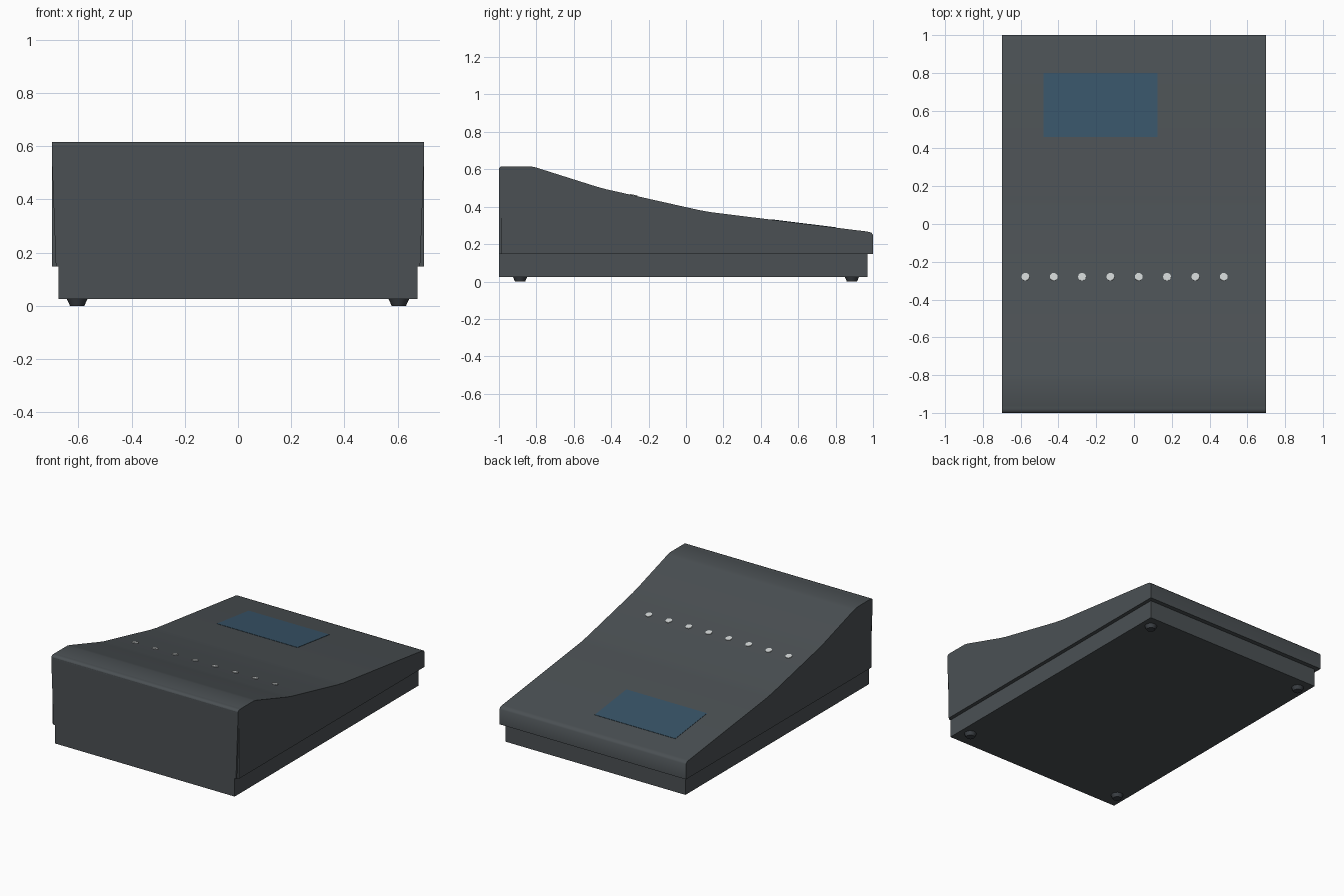
import bpy, bmesh, math
from mathutils import Matrix, Vector

if "Cube" in bpy.data.objects:
    bpy.data.objects.remove(bpy.data.objects["Cube"])


def material(name, rgb):
    m = bpy.data.materials.new(name)
    m.diffuse_color = (*rgb, 1)
    m.use_nodes = True
    m.node_tree.nodes["Principled BSDF"].inputs["Base Color"].default_value = m.diffuse_color
    return m


GREY = material("slate grey", (0.070, 0.081, 0.088))
DARK = material("dark rubber", (0.045, 0.052, 0.060))
BLUE = material("screen blue", (0.040, 0.090, 0.140))
WHITE = material("light grey", (0.62, 0.65, 0.65))


def finish(name, bm, mat, smooth=False):
    bmesh.ops.recalc_face_normals(bm, faces=bm.faces)
    me = bpy.data.meshes.new(name)
    bm.to_mesh(me)
    bm.free()
    me.materials.append(mat)
    ob = bpy.data.objects.new(name, me)
    bpy.context.collection.objects.link(ob)
    if smooth:
        bpy.ops.object.select_all(action='DESELECT')
        ob.select_set(True)
        bpy.context.view_layer.objects.active = ob
        bpy.ops.object.shade_smooth_by_angle(angle=math.radians(40))
    return ob


def prism(name, points, offset, mat, smooth=False):
    """Extrude a closed 3D outline by an offset vector."""
    bm = bmesh.new()
    face = bm.faces.new([bm.verts.new(p) for p in points])
    ext = bmesh.ops.extrude_face_region(bm, geom=[face])
    bmesh.ops.translate(bm, vec=offset,
                        verts=[v for v in ext["geom"] if isinstance(v, bmesh.types.BMVert)])
    return finish(name, bm, mat, smooth)


# Sloping top line of the case, front to back
TOP = [(-0.988, 0.602), (-0.98, 0.612), (-0.965, 0.616), (-0.83, 0.616), (-0.80, 0.609),
       (-0.49, 0.511), (-0.43, 0.494), (0.06, 0.384), (0.13, 0.371),
       (0.97, 0.267), (0.99, 0.262), (1.0, 0.25)]


def top_z(y):
    for (y0, z0), (y1, z1) in zip(TOP, TOP[1:]):
        if y0 <= y <= y1:
            return z0 + (z1 - z0) * (y - y0) / (y1 - y0)


# Upper shell
outline = TOP + [(1.0, 0.148), (-0.988, 0.148)]
prism("upper_shell", [(-0.7, y, z) for y, z in outline], (1.4, 0, 0), GREY, True)

# Front panel, flaring slightly to the full width at the top
half = [(0.675, 0.025), (0.675, 0.148), (0.685, 0.148), (0.7, 0.56), (0.7, 0.604)]
ring = half + [(-x, z) for x, z in reversed(half)]
prism("front_panel", [(x, -1.0, z) for x, z in ring], (0, 0.014, 0), GREY)

# Rounded lip joining the front panel to the top
lip = [(-1.0, 0.59), (-1.0, 0.604), (-0.993, 0.613), (-0.98, 0.616), (-0.96, 0.616), (-0.96, 0.59)]
prism("front_lip", [(-0.7, y, z) for y, z in lip], (1.4, 0, 0), GREY, True)

# Lower base
base = [(-0.675, -0.99, 0.025), (0.675, -0.99, 0.025), (0.675, 0.97, 0.025), (-0.675, 0.97, 0.025)]
prism("lower_base", base, (0, 0, 0.14), GREY)

# Screen plate lying on the slope
screen = [(x, y, top_z(y) - 0.002) for x, y in
          [(-0.48, 0.46), (0.125, 0.46), (0.125, 0.80), (-0.48, 0.80)]]
prism("screen", screen, (0, 0, 0.004), BLUE)

# Row of indicator lights, tilted to the slope
slope = math.atan2(top_z(-0.25) - top_z(-0.31), 0.06)
for i in range(8):
    bm = bmesh.new()
    bmesh.ops.create_cone(bm, cap_ends=True, segments=12, radius1=0.021, radius2=0.021, depth=0.008,
                          matrix=Matrix.Translation((-0.575 + 0.15 * i, -0.28, top_z(-0.28)))
                          @ Matrix.Rotation(slope, 4, 'X'))
    finish(f"indicator_light_{i + 1}", bm, WHITE)

# Tapered feet
for sx in (-1, 1):
    for sy in (-1, 1):
        bm = bmesh.new()
        bmesh.ops.create_cone(bm, cap_ends=True, segments=20, radius1=0.027, radius2=0.040, depth=0.028,
                              matrix=Matrix.Translation((0.605 * sx, 0.887 * sy, 0.014)))
        finish(f"foot_{'right' if sx > 0 else 'left'}_{'back' if sy > 0 else 'front'}", bm, DARK, True)
